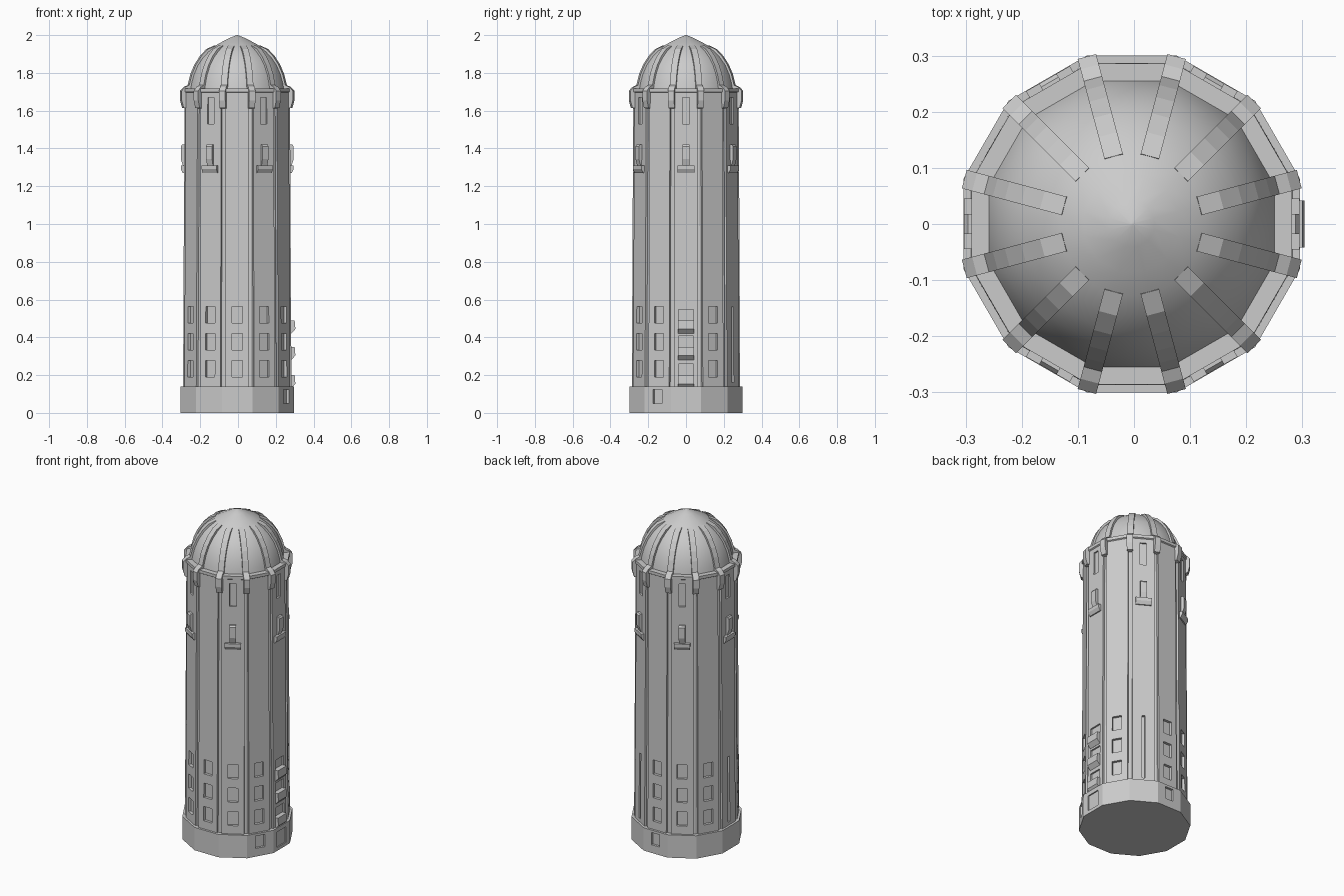
import bpy, bmesh, math
from mathutils import Matrix, Vector

if "Cube" in bpy.data.objects:
    bpy.data.objects.remove(bpy.data.objects["Cube"])

CX = -0.004                     # tower axis, offset by the balconies on one side
T15 = math.tan(math.radians(15))
C15 = math.cos(math.radians(15))
FACES = range(0, 360, 30)

stone = bpy.data.materials.new("grey stone")
stone.diffuse_color = (0.6, 0.6, 0.6, 1)
stone.use_nodes = True
stone.node_tree.nodes["Principled BSDF"].inputs["Base Color"].default_value = stone.diffuse_color


def finish(name, bm, smooth=None):
    bmesh.ops.recalc_face_normals(bm, faces=bm.faces)
    me = bpy.data.meshes.new(name)
    bm.to_mesh(me)
    bm.free()
    ob = bpy.data.objects.new(name, me)
    bpy.context.collection.objects.link(ob)
    ob.location.x = CX
    me.materials.append(stone)
    if smooth:
        bpy.ops.object.select_all(action='DESELECT')
        ob.select_set(True)
        bpy.context.view_layer.objects.active = ob
        bpy.ops.object.shade_smooth_by_angle(angle=math.radians(smooth))
    return ob


def turn(p, deg):
    return Matrix.Rotation(math.radians(deg), 3, 'Z') @ Vector(p)


def loft(bm, rings):
    """Skin a list of closed rings and cap both ends."""
    vs = [[bm.verts.new(p) for p in r] for r in rings]
    n = len(vs[0])
    for a, b in zip(vs, vs[1:]):
        for i in range(n):
            bm.faces.new((a[i], a[(i + 1) % n], b[(i + 1) % n], b[i]))
    bm.faces.new(vs[0][::-1])
    bm.faces.new(vs[-1])


def ring12(apothem, z):
    return [turn((apothem / C15, 0, z), a + 15) for a in FACES]


def panel_ring(apothem, z, half=0.063, groove=0.011):
    """Twelve-sided section with a raised panel on every side."""
    core, pts = apothem - groove, []
    for a in FACES:
        for r, t in ((core, -core * T15), (core, -half), (apothem, -half),
                     (apothem, half), (core, half)):
            pts.append(turn((r, t, z), a))
    return pts


def extrude(bm, profile, half, deg):
    """Extrude an (r, z) outline sideways and turn it to an angle."""
    loft(bm, [[turn((r, t, z), deg) for r, z in profile] for t in (-half, half)])


def block(bm, deg, r0, r1, half, z0, z1):
    extrude(bm, [(r0, z0), (r1, z0), (r1, z1), (r0, z1)], half, deg)


def shaft_r(z):
    return 0.287 - 0.008 * (z - 0.14) / 1.57


def recess(bm, deg, half, z0, z1, depth=0.016):
    block(bm, deg, shaft_r((z0 + z1) / 2) - depth, 0.4, half, z0, z1)


def cut(ob, bm):
    tool = finish(ob.name + "_cutter", bm)
    tool.hide_render = True
    tool.hide_viewport = True
    mod = ob.modifiers.new("recesses", 'BOOLEAN')
    mod.operation = 'DIFFERENCE'
    mod.solver = 'EXACT'
    mod.object = tool


# Plinth with a door and small windows
bm = bmesh.new()
loft(bm, [ring12(0.3, 0), ring12(0.3, 0.14)])
base = finish("base", bm)
bm = bmesh.new()
block(bm, 0, 0.293, 0.4, 0.043, 0.02, 0.115)
for a in (-30, 90):
    block(bm, a, 0.286, 0.4, 0.028, 0.05, 0.125)
cut(base, bm)

# Panelled shaft
bm = bmesh.new()
loft(bm, [panel_ring(shaft_r(z), z) for z in (0.13, 1.70)])
shaft = finish("shaft", bm)

# Recessed windows
bm = bmesh.new()
for a in FACES:
    if a in (60, 180):
        recess(bm, a, 0.009, 0.16, 0.56)
    elif a == 0:
        for z in (0.20, 0.35, 0.49):
            recess(bm, a, 0.04, z, z + 0.058, 0.01)
    else:
        for z in (0.19, 0.333, 0.477):
            recess(bm, a, 0.028, z, z + 0.087)
    if a % 60 == 0:
        recess(bm, a, 0.019, 1.53, 1.67, 0.01)
cut(shaft, bm)

# Cornice under the dome
bm = bmesh.new()
loft(bm, [ring12(0.27, 1.69), ring12(0.286, 1.70), ring12(0.286, 1.718)])
finish("cornice", bm)

# Dome
bm = bmesh.new()
loft(bm, [ring12(r, z) for r, z in (
    (0.256, 1.71), (0.25, 1.745), (0.238, 1.79), (0.217, 1.84), (0.19, 1.88),
    (0.16, 1.912), (0.128, 1.938), (0.085, 1.962), (0.04, 1.985), (0.003, 2.0))])
finish("dome", bm, 40)

# Dome ribs ending in brackets at the corners
rib = [(0.125, 1.944), (0.165, 1.926), (0.2, 1.89), (0.23, 1.845), (0.252, 1.795),
       (0.268, 1.735), (0.29, 1.725), (0.309, 1.705), (0.309, 1.655), (0.298, 1.615),
       (0.27, 1.61), (0.24, 1.7), (0.235, 1.76), (0.2, 1.84), (0.12, 1.92)]
bm = bmesh.new()
for a in FACES:
    extrude(bm, rib, 0.017, a + 15)
finish("dome_ribs", bm)

# Lookout boxes with shelves on alternate sides
bm = bmesh.new()
for a in range(0, 360, 60):
    extrude(bm, [(0.27, 1.31), (0.288, 1.31), (0.299, 1.345), (0.299, 1.41),
                 (0.292, 1.42), (0.27, 1.42)], 0.018, a)
    extrude(bm, [(0.27, 1.27), (0.288, 1.27), (0.299, 1.29), (0.299, 1.31),
                 (0.27, 1.31)], 0.045, a)
finish("lookouts", bm)

# Balconies above the door
bm = bmesh.new()
for z in (0.15, 0.30, 0.44):
    extrude(bm, [(0.27, z - 0.02), (0.286, z - 0.02), (0.308, z + 0.004),
                 (0.304, z + 0.05), (0.27, z + 0.05)], 0.042, 0)
finish("balconies", bm)
